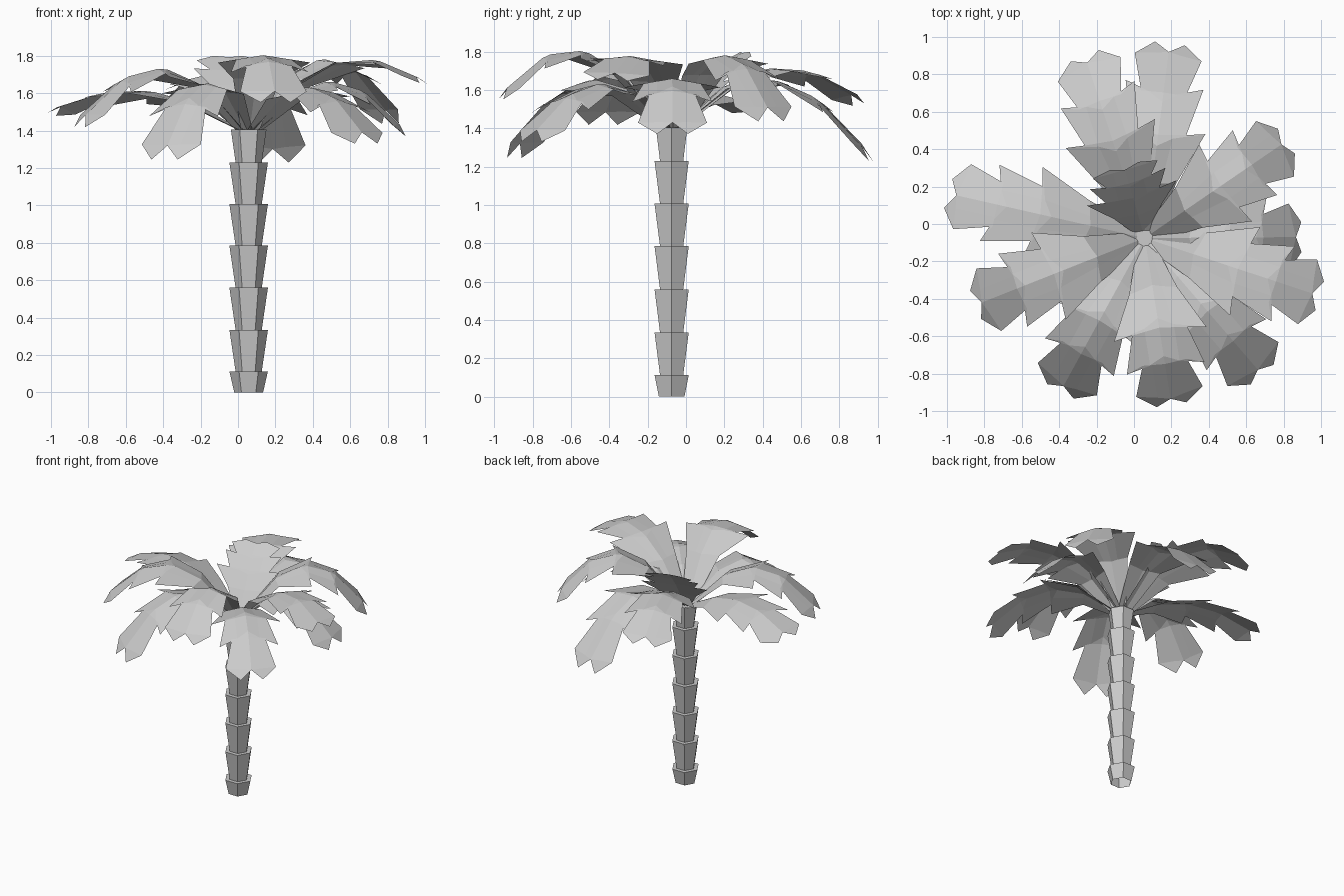
import bpy, bmesh, math
from mathutils import Vector

cube = bpy.data.objects.get("Cube")
if cube:
    bpy.data.objects.remove(cube)

grey = bpy.data.materials.new("pale_grey")
grey.use_nodes = True
COLOUR = (0.6, 0.6, 0.6, 1)
grey.diffuse_color = COLOUR
grey.node_tree.nodes["Principled BSDF"].inputs["Base Color"].default_value = COLOUR

CX, CY, TOP = 0.057, -0.075, 1.405


def make_object(name, bm):
    mesh = bpy.data.meshes.new(name)
    bm.to_mesh(mesh)
    bm.free()
    mesh.materials.append(grey)
    obj = bpy.data.objects.new(name, mesh)
    bpy.context.collection.objects.link(obj)


# Trunk: stacked hexagonal cups, open below, each flaring to its rim
def trunk_segment(name, z0, z1, r0, r1):
    bm = bmesh.new()
    low, high = [[bm.verts.new((CX + r * math.cos(i * math.pi / 3),
                                CY + r * math.sin(i * math.pi / 3), z))
                  for i in range(6)] for r, z in ((r0, z0), (r1, z1))]
    for i in range(6):
        j = (i + 1) % 6
        bm.faces.new((low[i], low[j], high[j], high[i]))
    bm.faces.new(high)
    make_object(name, bm)


rims = [0, 0.113, 0.335, 0.56, 0.785, 1.007, 1.23, TOP]
for n, (z0, z1) in enumerate(zip(rims, rims[1:])):
    trunk_segment(f"trunk_segment_{n + 1}", z0, z1, 0.077 if n == 0 else 0.07,
                  0.095 if z1 == TOP else 0.103)

# Leaf outline: rib position, edge position, edge half width, crease half width
ROWS = [(0, 0, .05, .02), (.25, .27, .13, .05), (.46, .56, .25, .08),
        (.52, .54, .15, .08), (.7, .8, .21, .08), (.75, .75, .12, .07),
        (.97, .95, .18, .07)]


def frond(name, tip, mid_z, width=1.0, roll=0.0, fold=0.17):
    """Lobed leaf, arched through mid_z, folded down along its rib."""
    flat = Vector((tip[0] - CX, tip[1] - CY, 0))
    out = flat.normalized()
    start = Vector((CX, CY, TOP)) + out * 0.04
    flat -= out * 0.04
    side = Vector((-out.y, out.x, 0))
    b = 4 * mid_z - 3 * TOP - tip[2]
    a = tip[2] - TOP - b

    def point(s, w):
        slope = (b + 2 * a * s) / flat.length
        normal = (Vector((0, 0, 1)) - out * slope).normalized()
        p = start + flat * s + Vector((0, 0, a * s * s + b * s))
        return p + side * w * width + normal * (roll * w - fold * abs(w)) * width

    bm = bmesh.new()
    rib = [bm.verts.new(point(r[0], 0)) for r in ROWS]
    for sign in (1, -1):
        crease = [bm.verts.new(point((r[0] + r[1]) / 2, sign * r[3])) for r in ROWS]
        edge = [bm.verts.new(point(r[1], sign * r[2])) for r in ROWS]
        quads = [(inner[i], inner[i + 1], outer[i + 1], outer[i])
                 for inner, outer in ((rib, crease), (crease, edge))
                 for i in range(len(ROWS) - 1)]
        # pointed lobe beside the notched tip
        lobe = bm.verts.new(point(1.02, sign * .08))
        quads.append((rib[-1], lobe, edge[-1], crease[-1]))
        for q in quads:
            bm.faces.new(q[::-1] if sign > 0 else q)
    bm.normal_update()
    if sum(f.normal.z for f in bm.faces) < 0:
        bmesh.ops.reverse_faces(bm, faces=bm.faces)
    make_object(name, bm)


# Crown of fronds: tip position and height at mid length
frond("frond_back_right", (-.26, .89, 1.55), 1.71, roll=-.1)
frond("frond_back", (.19, .95, 1.26), 1.65, fold=.06)
frond("frond_right", (-.98, .16, 1.51), 1.61, roll=.12)
frond("frond_right_front", (-.84, -.43, 1.45), 1.73)
frond("frond_front_right", (-.39, -.89, 1.28), 1.65)
frond("frond_front", (.2, -.96, 1.58), 1.80)
frond("frond_front_left", (.68, -.80, 1.36), 1.63)
frond("frond_left_high", (.98, -.38, 1.67), 1.76, roll=-.06, fold=.1)
frond("frond_left_low", (.89, -.07, 1.40), 1.66)
frond("frond_left_back", (.81, .44, 1.47), 1.78)
frond("frond_upright", (-.05, .30, 1.80), 1.64, fold=.08)
